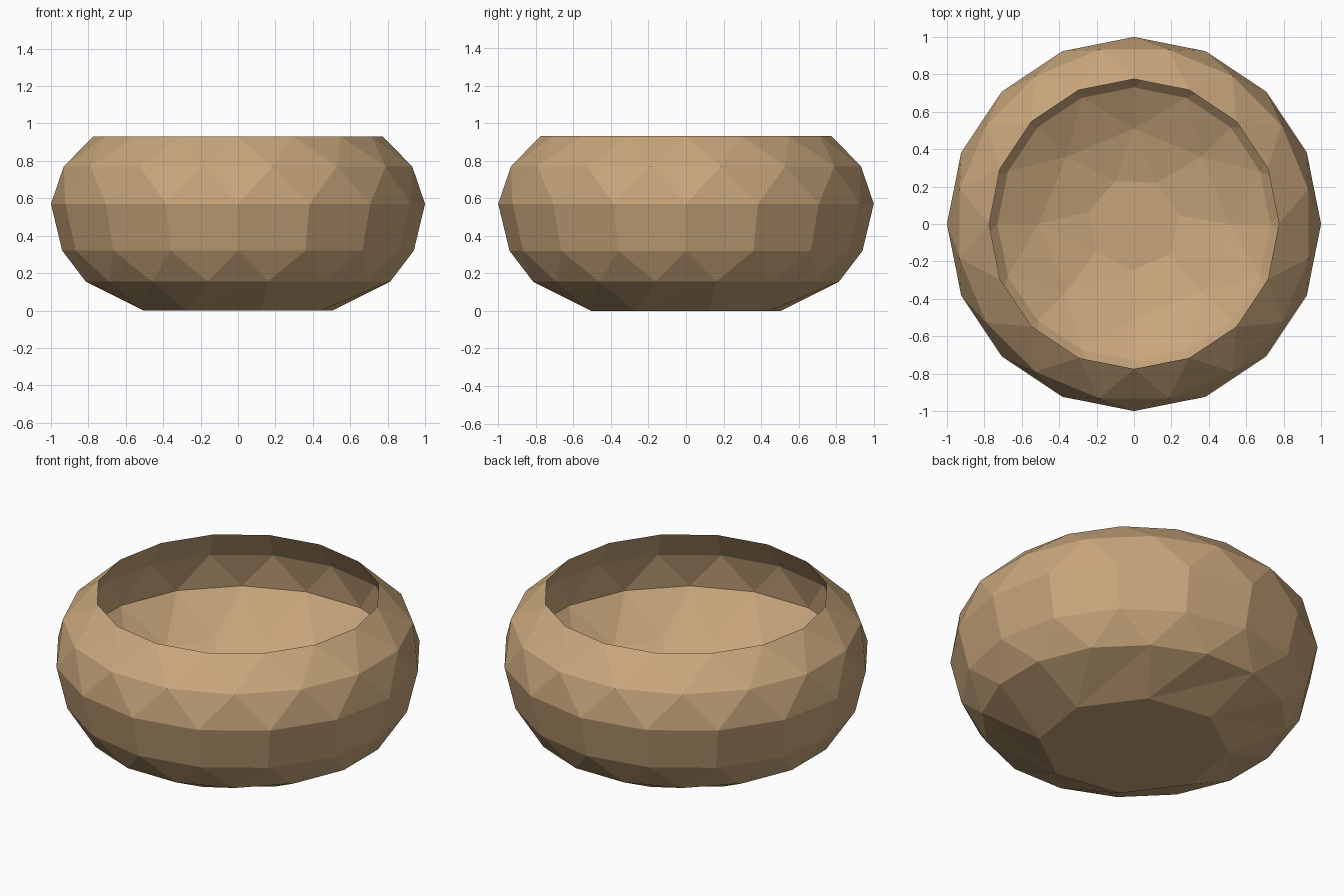
import bpy, bmesh, math

if "Cube" in bpy.data.objects:
    bpy.data.objects.remove(bpy.data.objects["Cube"])

N = 16


def ring(bm, r, z, n=N, phase=0.0):
    """Horizontal ring of vertices as (angle, vertex) pairs."""
    out = []
    for i in range(n):
        a = 2 * math.pi * (i + phase) / n
        out.append((a, bm.verts.new((r * math.cos(a), r * math.sin(a), z))))
    return out


def zip_rings(bm, lo, hi, inward=False):
    """Triangulate between two rings that may differ in count and phase."""
    def at(rg, k):
        turns, i = divmod(k, len(rg))
        return rg[i][0] + turns * 2 * math.pi, rg[i][1]
    i = j = 0
    while i < len(lo) or j < len(hi):
        a, b = at(lo, i)[1], at(hi, j)[1]
        step_lo = j >= len(hi) or (i < len(lo) and at(lo, i + 1)[0] <= at(hi, j + 1)[0])
        if step_lo:
            tri = (a, at(lo, i + 1)[1], b)
            i += 1
        else:
            tri = (a, at(hi, j + 1)[1], b)
            j += 1
        bm.faces.new(tri[::-1] if inward else tri)


bm = bmesh.new()

# Outer wall: flat foot, bulging middle, rim drawn in
outer = [ring(bm, r, z, n, p) for r, z, n, p in (
    (0.52, 0.00, 8, 0.3), (0.83, 0.155, N, 0.5), (0.94, 0.32, N, 0.0),
    (1.00, 0.57, N, 0.0), (0.95, 0.77, N, 0.5), (0.775, 0.93, N, 0.0))]
for lo, hi in zip(outer, outer[1:]):
    zip_rings(bm, lo, hi)
bm.faces.new([v for _, v in reversed(outer[0])])

# Hollow inside: overhanging upper wall, then a shallow dish
inner = [ring(bm, r, z, n, p) for r, z, n, p in (
    (0.25, 0.145, 7, 0.2), (0.51, 0.21, 8, 0.0), (0.73, 0.325, N, 0.0),
    (0.92, 0.55, N, 0.5), (0.88, 0.76, N, 0.0))]
inner.append(outer[-1])
for lo, hi in zip(inner, inner[1:]):
    zip_rings(bm, lo, hi, inward=True)
bm.faces.new([v for _, v in inner[0]])

bmesh.ops.recalc_face_normals(bm, faces=bm.faces)
mesh = bpy.data.meshes.new("bowl")
bm.to_mesh(mesh)
bm.free()

clay = bpy.data.materials.new("tan clay")
clay.diffuse_color = (0.58, 0.38, 0.20, 1)
clay.use_nodes = True
clay.node_tree.nodes["Principled BSDF"].inputs["Base Color"].default_value = clay.diffuse_color
mesh.materials.append(clay)
bowl = bpy.data.objects.new("bowl", mesh)
bpy.context.collection.objects.link(bowl)
